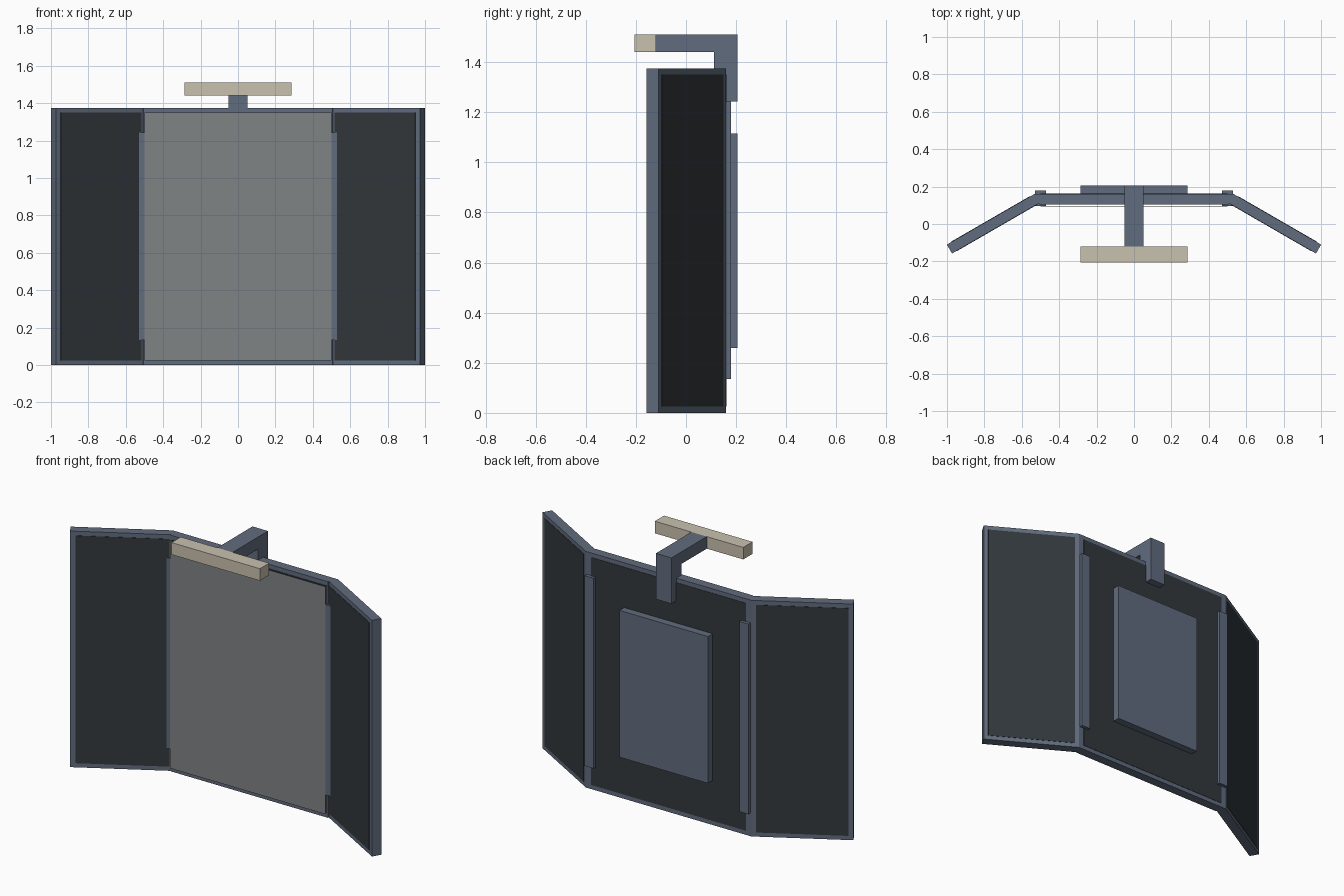
import bpy
import bmesh
from math import radians
from mathutils import Matrix, Vector

cube = bpy.data.objects.get("Cube")
if cube:
    bpy.data.objects.remove(cube, do_unlink=True)


def make_material(name, rgb):
    """Flat colour given as sRGB bytes, stored as linear values."""
    colour = [((c / 255 + 0.055) / 1.055) ** 2.4 for c in rgb] + [1]
    mat = bpy.data.materials.new(name)
    mat.use_nodes = True
    mat.diffuse_color = colour
    mat.node_tree.nodes["Principled BSDF"].inputs["Base Color"].default_value = colour
    return mat


FRAME = make_material("slate blue", (97, 108, 126))
PANEL = make_material("charcoal", (50, 56, 60))
SCREEN = make_material("screen grey", (127, 131, 132))
BAR = make_material("warm beige", (201, 193, 175))

HEIGHT = 1.375
BORDER = 0.025
THICK = 0.055
BACK = 0.16
SKIN = 0.002


def prism(name, outline, z0, z1, mat, matrix=Matrix()):
    """Extrude a flat xy outline from z0 up to z1."""
    bm = bmesh.new()
    face = bm.faces.new([bm.verts.new((x, y, z0)) for x, y in outline])
    top = bmesh.ops.extrude_face_region(bm, geom=[face])["geom"]
    bmesh.ops.translate(bm, vec=(0, 0, z1 - z0),
                        verts=[v for v in top if isinstance(v, bmesh.types.BMVert)])
    bm.transform(matrix)
    bmesh.ops.recalc_face_normals(bm, faces=bm.faces)
    mesh = bpy.data.meshes.new(name)
    bm.to_mesh(mesh)
    bm.free()
    mesh.materials.append(mat)
    obj = bpy.data.objects.new(name, mesh)
    bpy.context.collection.objects.link(obj)
    return obj


def box(name, x0, x1, y0, y1, z0, z1, mat, matrix=Matrix()):
    return prism(name, [(x0, y0), (x1, y0), (x1, y1), (x0, y1)], z0, z1, mat, matrix)


# Centre frame with mitred sides, dark infill and front screen
FOLD = 0.533
inner = FOLD - THICK / 2
prism("centre_frame", [(-inner, BACK - THICK), (inner, BACK - THICK),
                       (FOLD, BACK), (-FOLD, BACK)], 0, HEIGHT, FRAME)
low, high = BORDER, HEIGHT - BORDER
box("centre_infill", -0.5, 0.5, BACK - THICK - SKIN, BACK + SKIN, low, high, PANEL)
box("front_screen", -0.5, 0.5, 0.09, 0.093, low, high, SCREEN)

# Angled wings and hinges, mirrored left and right
WING = 0.54
for side, sign in (("left", 1), ("right", -1)):
    mirror = Matrix.Diagonal(Vector((sign, 1, 1, 1)))
    swing = mirror @ Matrix.Translation((FOLD, BACK, 0)) @ Matrix.Rotation(radians(-30), 4, "Z")
    box(side + "_wing_frame", 0, WING, -THICK, 0, 0, HEIGHT, FRAME, swing)
    box(side + "_wing_back_infill", BORDER, WING - BORDER, -THICK / 2, SKIN,
        low, high, PANEL, swing)
    box(side + "_wing_front_infill", 0.013, WING - 0.029, -THICK - SKIN, -THICK / 2,
        low, high, PANEL, swing)
    box(side + "_hinge", 0.47, 0.528, 0.095, 0.18, 0.135, 1.243, FRAME, mirror)

# Rear housing
box("rear_housing", -0.285, 0.285, BACK, 0.205, 0.26, 1.115, FRAME)

# Bracket over the top edge, drawn as a side profile
side_profile = [(-0.12, 1.44), (0.112, 1.44), (0.112, HEIGHT), (BACK, HEIGHT),
                (BACK, 1.243), (0.205, 1.243), (0.205, 1.51), (-0.12, 1.51)]
to_upright = Matrix(((0, 0, 1, 0), (1, 0, 0, 0), (0, 1, 0, 0), (0, 0, 0, 1)))
prism("top_bracket", side_profile, -0.05, 0.05, FRAME, to_upright)

# Light bar held in front
box("light_bar", -0.285, 0.285, -0.205, -0.12, 1.44, 1.51, BAR)
